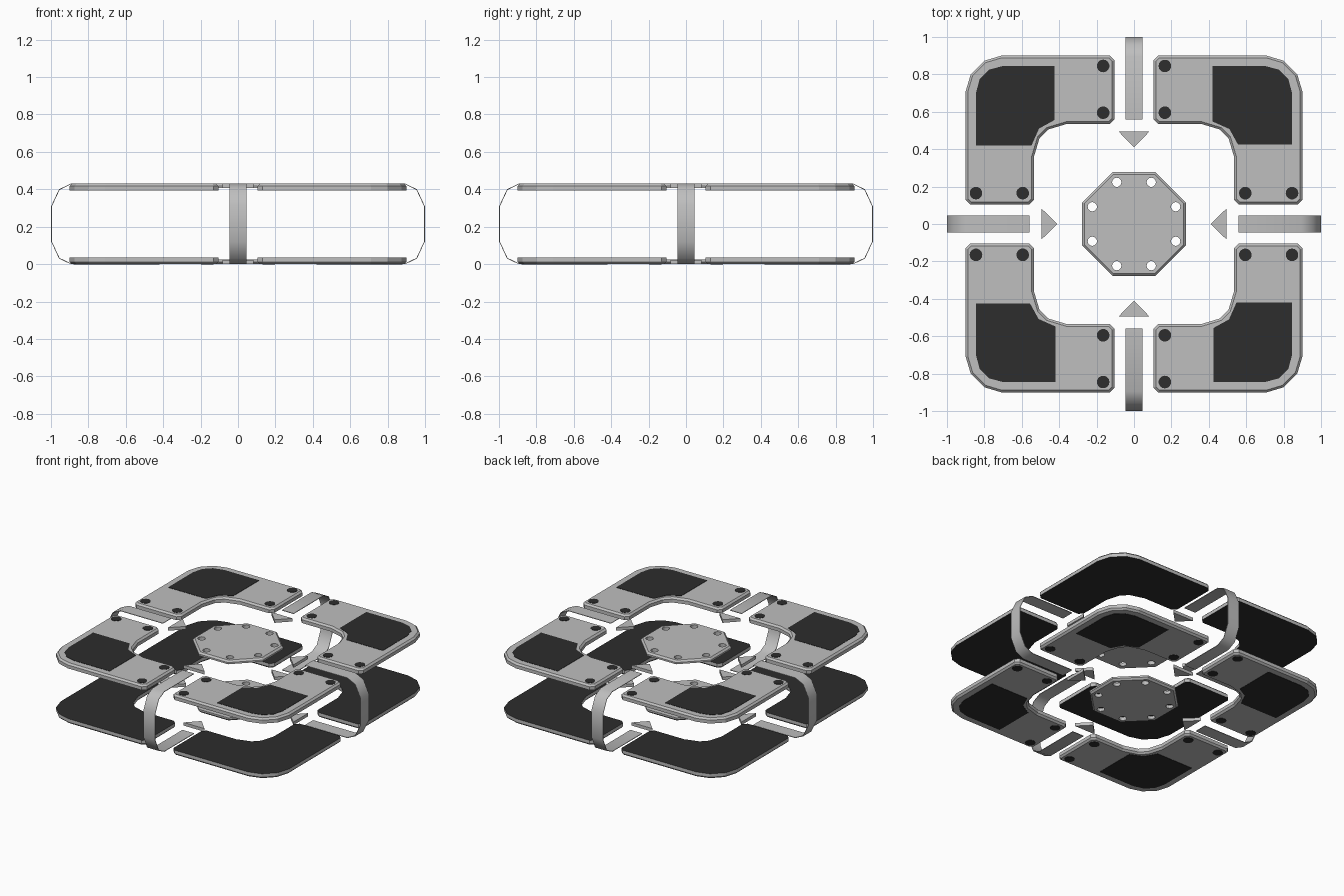
import bpy, bmesh, math
from mathutils import Matrix, Vector

if "Cube" in bpy.data.objects:
    bpy.data.objects.remove(bpy.data.objects["Cube"])

H = 0.43  # total height; everything mirrors about H / 2


def material(name, value):
    m = bpy.data.materials.new(name)
    m.diffuse_color = (value, value, value, 1)
    m.use_nodes = True
    m.node_tree.nodes["Principled BSDF"].inputs["Base Color"].default_value = m.diffuse_color
    return m


GREY = material("light grey", 0.52)
DARK = material("charcoal", 0.026)


def finish(name, bm, mats, matrix, smooth=False):
    bmesh.ops.recalc_face_normals(bm, faces=bm.faces[:])
    bm.transform(matrix)
    if matrix.determinant() < 0:
        bmesh.ops.reverse_faces(bm, faces=bm.faces[:])
    mesh = bpy.data.meshes.new(name)
    bm.to_mesh(mesh)
    bm.free()
    for m in mats:
        mesh.materials.append(m)
    ob = bpy.data.objects.new(name, mesh)
    bpy.context.collection.objects.link(ob)
    if smooth:
        bpy.context.view_layer.objects.active = ob
        ob.select_set(True)
        bpy.ops.object.shade_smooth_by_angle(angle=math.radians(40))
        ob.select_set(False)


def inset(pts, d):
    # mitred inward offset of a counter-clockwise outline
    out = []
    for i, p in enumerate(pts):
        p = Vector(p)
        a = (p - Vector(pts[i - 1])).normalized()
        b = (Vector(pts[(i + 1) % len(pts)]) - p).normalized()
        na, nb = Vector((-a.y, a.x)), Vector((-b.y, b.x))
        out.append(p + (na + nb) * d / (1 + na.dot(nb)))
    return out


def circle(x, y, r, n):
    return [(x + r * math.cos(2 * math.pi * i / n), y + r * math.sin(2 * math.pi * i / n))
            for i in range(n)]


def slab(name, outline, z0, z1, mats, matrix, bevel=0.0, holes=(), dark_inside=False):
    bm = bmesh.new()

    def ring(pts, z):
        return [bm.verts.new((p[0], p[1], z)) for p in pts]

    def loft(a, b):
        for i in range(len(a)):
            j = (i + 1) % len(a)
            bm.faces.new((a[i], a[j], b[j], b[i]))

    rings = [ring(outline, z0)]
    if bevel:
        rings.append(ring(outline, z1 - bevel))
    rings.append(ring(inset(outline, bevel) if bevel else outline, z1))
    for a, b in zip(rings, rings[1:]):
        loft(a, b)
    bores = [(ring(h, z0), ring(h, z1)) for h in holes]
    for a, b in bores:
        loft(a, b)
    for end in (0, -1):
        loops = [rings[end]] + [bore[end] for bore in bores]
        if not bores:
            bm.faces.new(loops[0])
            continue
        edges = [bm.edges.get((l[i - 1], l[i])) for l in loops for i in range(len(l))]
        bmesh.ops.triangle_fill(bm, edges=edges, use_beauty=True, normal=(0, 0, 1))
    if dark_inside:
        for f in bm.faces:
            if all(abs(v.co.z - z0) < 1e-5 for v in f.verts):
                f.material_index = 1
    finish(name, bm, mats, matrix)


def symmetric(half):
    # complete an outline mirrored across the x = y diagonal
    return half + [(y, x) for x, y in reversed(half)]


# Corner plate and patch outlines in the +x +y quadrant (counter-clockwise)
plate = symmetric([(0.535, 0.36), (0.535, 0.13), (0.56, 0.105), (0.875, 0.105), (0.9, 0.13),
                   (0.9, 0.71), (0.873, 0.80)])
plate = plate[:7] + plate[7:] + []
inner = symmetric([(0.46, 0.505)])[::-1]
plate += inner[::-1]
patch = symmetric([(0.512, 0.508), (0.556, 0.425), (0.845, 0.425), (0.845, 0.70),
                   (0.825, 0.775)])
patch = patch[1:-1] + [(0.42, 0.548), (0.51, 0.508)]
patch = [p for p in patch if p != (0.425, 0.556)]
patch = [(0.42 if p[0] == 0.425 else p[0], p[1]) for p in patch]
screws = [(0.165, 0.845), (0.165, 0.595), (0.845, 0.165), (0.595, 0.165)]

# Central octagon with eight through holes
octagon = [(0.277 / math.cos(math.pi / 8) * math.cos(math.pi * (i + 0.5) / 4),
            0.277 / math.cos(math.pi / 8) * math.sin(math.pi * (i + 0.5) / 4)) for i in range(8)]
holes = [circle(0.241 * math.cos(math.pi * (i + 0.5) / 4),
                0.241 * math.sin(math.pi * (i + 0.5) / 4), 0.025, 12) for i in range(8)]

flip = Matrix.Translation((0, 0, H)) @ Matrix.Scale(-1, 4, (0, 0, 1))
for level, side in (("upper", Matrix()), ("lower", flip)):
    slab(level + "_octagon", octagon, H - 0.024, H, [GREY], side, 0.012, holes)
    for q in range(4):
        m = side @ Matrix.Rotation(q * math.pi / 2, 4, 'Z')
        # Corner plate: light outside, dark inner face
        slab(level + "_corner_plate", plate, H - 0.036, H, [GREY, DARK], m, 0.012,
             dark_inside=True)
        slab(level + "_corner_patch", patch, H - 0.001, H + 0.002, [DARK], m)
        for x, y in screws:
            slab(level + "_screw", circle(x, y, 0.034, 14), H - 0.001, H + 0.002, [DARK], m)
        # Arrow pointing to the centre
        slab(level + "_arrow", [(0.41, 0), (0.495, -0.083), (0.495, 0.083)],
             H - 0.022, H, [GREY], m)

# Thin straps wrapping round each side
half = [(0.56, H), (0.895, H), (0.957, 0.40), (0.999, 0.31)]
path = half + [(x, H - z) for x, z in reversed(half)]
path = path[::-1]  # counter-clockwise in the x-z plane
core = inset(path, 0.004)
core[0], core[-1] = Vector((0.56, 0.004)), Vector((0.56, H - 0.004))
for q in range(4):
    bm = bmesh.new()
    rows = [[bm.verts.new((p[0], y, p[1])) for p in pts]
            for pts, y in ((path, -0.046), (path, 0.046), (core, 0.046), (core, -0.046))]
    for a, b in zip(rows, rows[1:] + rows[:1]):
        for i in range(len(path) - 1):
            bm.faces.new((a[i], a[i + 1], b[i + 1], b[i]))
    for i in (0, -1):
        bm.faces.new([r[i] for r in rows])
    finish("side_strap", bm, [GREY], Matrix.Rotation(q * math.pi / 2, 4, 'Z'), True)
